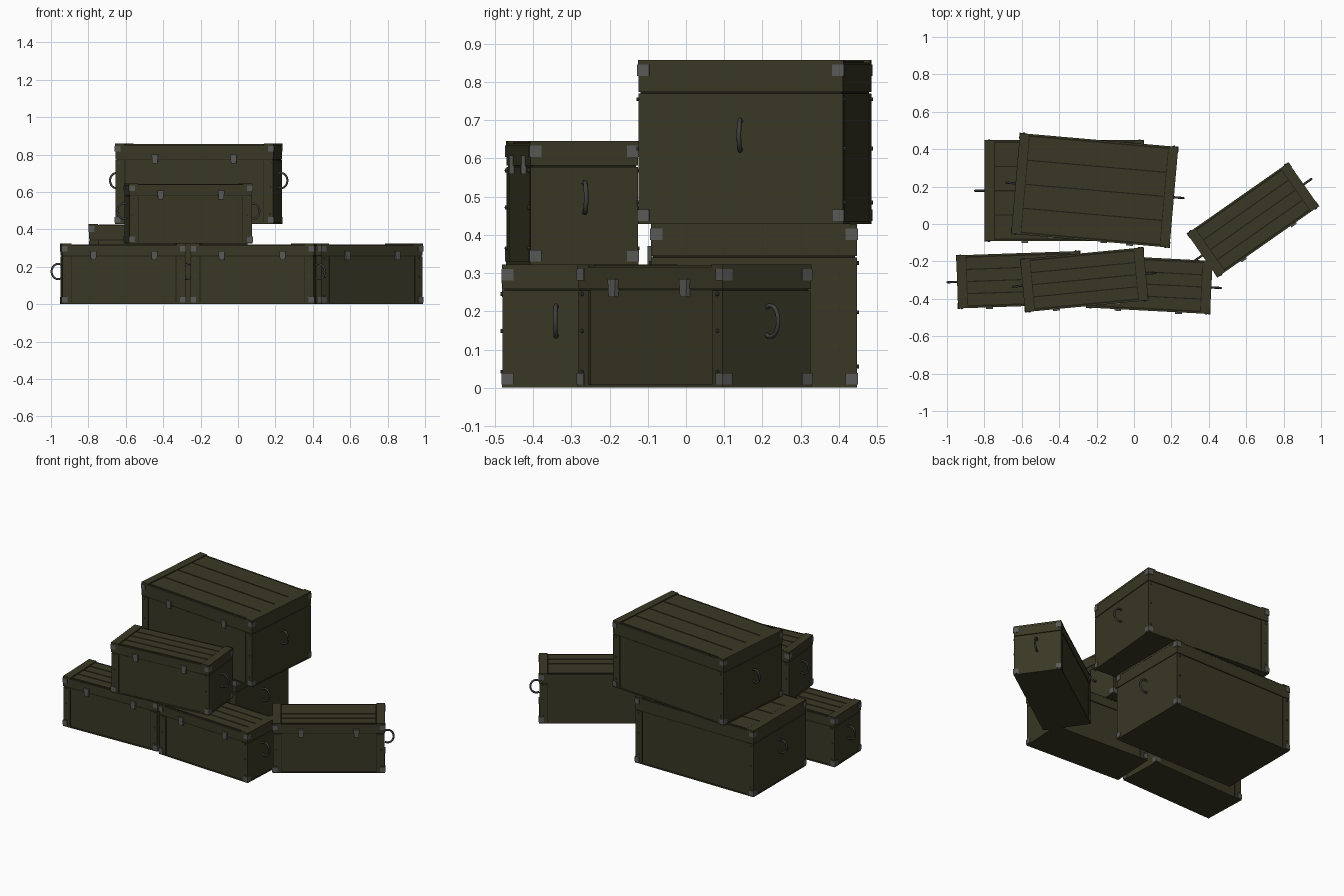
import bpy, bmesh, math
from mathutils import Matrix, Vector

if "Cube" in bpy.data.objects:
    bpy.data.objects.remove(bpy.data.objects["Cube"], do_unlink=True)


def material(name, colour):
    m = bpy.data.materials.new(name)
    m.use_nodes = True
    m.diffuse_color = (*colour, 1)
    bsdf = m.node_tree.nodes["Principled BSDF"]
    bsdf.inputs["Base Color"].default_value = (*colour, 1)
    bsdf.inputs["Roughness"].default_value = 0.8
    return m


OLIVE = material("olive paint", (0.041, 0.039, 0.018))
SEAM = material("dark seam", (0.014, 0.013, 0.007))
STEEL = material("corner steel", (0.10, 0.10, 0.095))
HANDLE = material("handle iron", (0.05, 0.05, 0.048))


def add_box(bm, low, high):
    low, high = Vector(low), Vector(high)
    size = high - low
    mat = Matrix.Translation((low + high) / 2) @ Matrix.Diagonal((*size, 1))
    return bmesh.ops.create_cube(bm, size=1, matrix=mat)["verts"]


def finish(bm, name, mat, place):
    me = bpy.data.meshes.new(name)
    bm.to_mesh(me)
    bm.free()
    me.materials.append(mat)
    ob = bpy.data.objects.new(name, me)
    bpy.context.collection.objects.link(ob)
    ob.matrix_world = place
    return ob


def crate(name, centre, turn, length, width, height, lid, latch_x):
    place = Matrix.Translation(centre) @ Matrix.Rotation(math.radians(turn), 4, "Z")
    x, y, seam = length / 2, width / 2, height - lid
    skin, gap, post = 0.006, 0.004, 0.05
    xi, yi = x - skin, y - skin
    floor, rim = 0.008, height - 0.012

    # Dark core that shows only through the seams
    bm = bmesh.new()
    add_box(bm, (-xi, -yi, 0.004), (xi, yi, height - 0.008))
    finish(bm, name + "_core", SEAM, place)

    # Base, side panels and corner posts
    bm = bmesh.new()
    add_box(bm, (-x, -y, 0), (x, y, floor))
    top = seam - gap
    for s in (-1, 1):
        ends = sorted((s * xi, s * (x - 0.002)))
        add_box(bm, (ends[0], -yi, floor), (ends[1], yi, top))
        lo, hi = sorted((s * yi, s * (y - 0.004)))
        add_box(bm, (-x + post + gap, lo, floor), (x - post - gap, hi, top))
        lo, hi = sorted((s * yi, s * (y - 0.001)))
        for e in (-1, 1):
            a, b = sorted((e * (x - post), e * (x - 0.002)))
            add_box(bm, (a, lo, floor), (b, hi, top))
    finish(bm, name + "_body", OLIVE, place)

    # Lid with end battens and four planks
    bm = bmesh.new()
    add_box(bm, (-x + 0.001, -y + 0.001, seam), (x - 0.001, y - 0.001, rim))
    for s in (-1, 1):
        a, b = sorted((s * x, s * (x - post)))
        add_box(bm, (a, -y, rim), (b, y, height))
        a, b = sorted((s * y, s * (y - 0.007)))
        add_box(bm, (-x, a, rim), (x, b, height - 0.007))
    step = (width - 0.024) / 4
    for i in range(4):
        a = -y + 0.012 + i * step
        add_box(bm, (-x + post + gap, a + 0.003, rim),
                (x - post - gap, a + step - 0.003, height - 0.003))
    finish(bm, name + "_lid", OLIVE, place)

    # Steel corner caps and front latches
    bm = bmesh.new()
    cap, out = 0.03, 0.002
    for sx in (-1, 1):
        for sy in (-1, 1):
            for z in (floor, rim - cap):
                a, b = sorted((sx * (x + out), sx * (x - cap)))
                c, d = sorted((sy * (y + out), sy * (y - cap)))
                add_box(bm, (a, c, z), (b, d, z + cap))
        mid = sx * latch_x
        verts = add_box(bm, (mid - 0.018, -y - 0.009, seam - 0.022),
                        (mid + 0.018, -y + 0.004, seam + 0.026))
        for v in verts:
            if v.co.z < seam:
                v.co.x = mid + (v.co.x - mid) * 0.75
    finish(bm, name + "_fittings", STEEL, place)

    # Rivets down the posts, front and back
    bm = bmesh.new()
    for sx in (-1, 1):
        for sy in (-1, 1):
            for z in (0.13, 0.46, 0.76):
                at = Matrix.Translation((sx * (x - 0.022), sy * (y + 0.001), z * height))
                bmesh.ops.create_cone(bm, cap_ends=True, segments=8, radius1=0.005,
                                      radius2=0.005, depth=0.008,
                                      matrix=at @ Matrix.Rotation(math.pi / 2, 4, "X"))
    finish(bm, name + "_rivets", HANDLE, place)

    # Curved carrying handles at both ends
    for side, s in (("left", 1), ("right", -1)):
        cu = bpy.data.curves.new(f"{name}_{side}_handle", "CURVE")
        cu.dimensions = "3D"
        cu.bevel_depth, cu.bevel_resolution = 0.006, 1
        cu.use_fill_caps = True
        sp = cu.splines.new("POLY")
        count = 15
        sp.points.add(count - 1)
        for i, p in enumerate(sp.points):
            t = math.radians(-118 + 236 * i / (count - 1))
            p.co = (s * (x + 0.016 + 0.035 * math.cos(t)), 0,
                    height * 0.54 + 0.041 * math.sin(t), 1)
        cu.materials.append(HANDLE)
        ob = bpy.data.objects.new(cu.name, cu)
        bpy.context.collection.objects.link(ob)
        ob.matrix_world = place


SMALL = dict(length=0.662, width=0.284, height=0.323, lid=0.064, latch_x=0.163)
LARGE = dict(length=0.85, width=0.54, height=0.429, lid=0.084, latch_x=0.211)

# Stack of crates
crate("front_right_crate", (-0.615, -0.298, 0), 2, **SMALL)
crate("front_middle_crate", (0.083, -0.322, 0), -3, **SMALL)
crate("upper_front_crate", (-0.266, -0.298, 0.323), 5.5, **SMALL)
crate("angled_crate", (0.636, 0.022, 0), 35, **SMALL)
crate("large_lower_crate", (-0.373, 0.178, 0), 0, **LARGE)
crate("large_upper_crate", (-0.21, 0.18, 0.429), -5, **LARGE)
